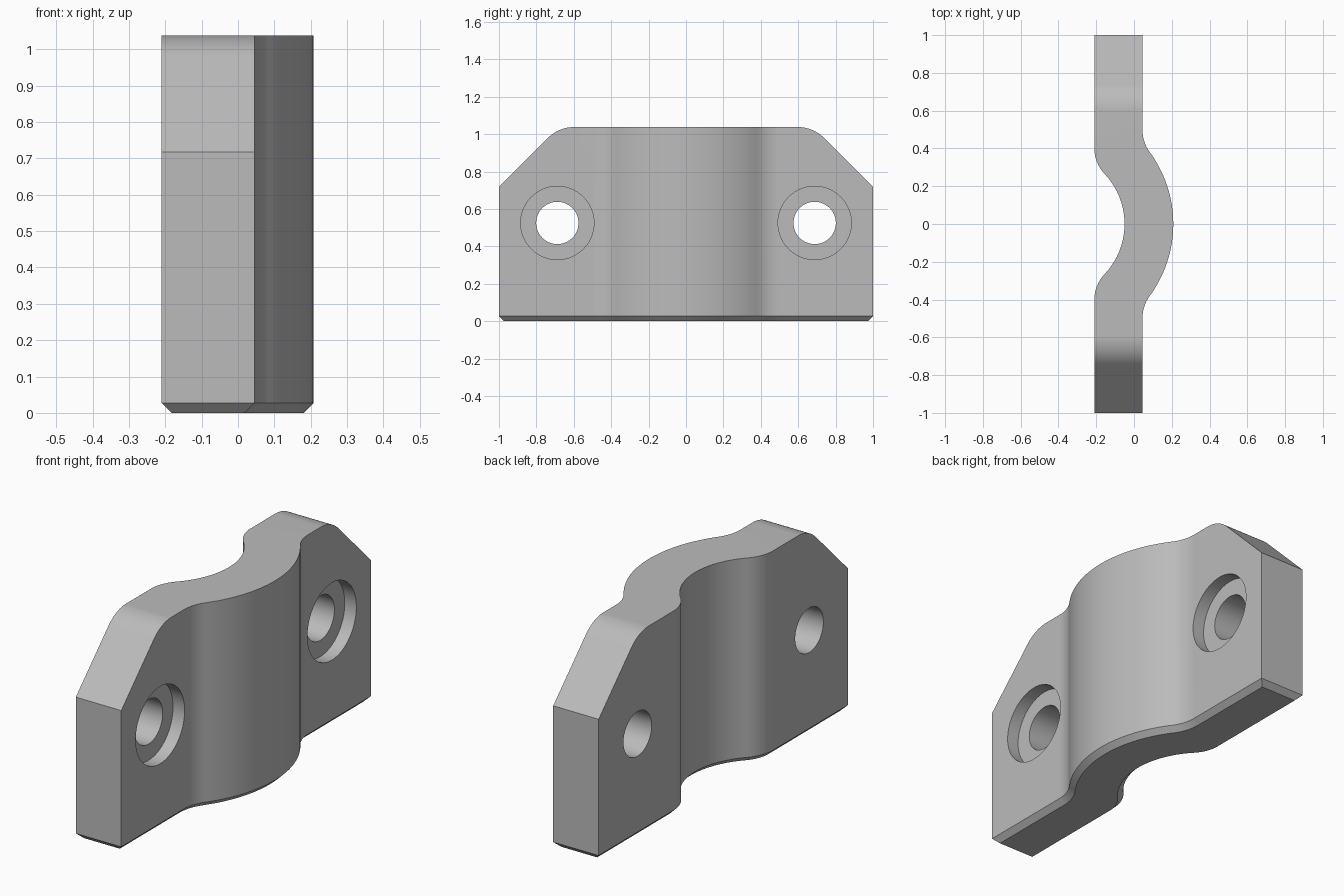
import bpy
import bmesh
from math import sqrt, sin, cos, atan2, pi, radians
from mathutils import Matrix, Vector

cube = bpy.data.objects.get("Cube")
if cube:
    bpy.data.objects.remove(cube, do_unlink=True)

# Main dimensions
HEIGHT, CHAMFER = 1.038, 0.027
BACK_X, FRONT_X = -0.21, 0.045
AXIS_X, BORE_R, CROWN_R, FILLET = -0.435, 0.385, 0.643, 0.2
HOLE_Y, HOLE_Z, HOLE_R = 0.688, 0.525, 0.113
SINK_R, SINK_DEPTH = 0.196, 0.065

metal = bpy.data.materials.new("grey_metal")
metal.use_nodes = True
GREY = (0.5, 0.5, 0.5, 1)
metal.diffuse_color = GREY
metal.node_tree.nodes["Principled BSDF"].inputs["Base Color"].default_value = GREY


def make_object(name, bm):
    bmesh.ops.recalc_face_normals(bm, faces=bm.faces)
    mesh = bpy.data.meshes.new(name)
    bm.to_mesh(mesh)
    bm.free()
    mesh.materials.append(metal)
    obj = bpy.data.objects.new(name, mesh)
    bpy.context.collection.objects.link(obj)
    return obj


def loft(name, rings):
    bm = bmesh.new()
    loops = [[bm.verts.new(p) for p in ring] for ring in rings]
    for a, b in zip(loops, loops[1:]):
        for i in range(len(a)):
            j = (i + 1) % len(a)
            bm.faces.new((a[i], a[j], b[j], b[i]))
    bm.faces.new(loops[0])
    bm.faces.new(loops[-1])
    return make_object(name, bm)


def arc(cx, cy, r, start, end, steps):
    angles = [start + (end - start) * i / steps for i in range(steps + 1)]
    return [(cx + r * cos(a), cy + r * sin(a)) for a in angles]


def wave_side(flat_x, radius, inset, side):
    """One wavy side from -y to +y; side is +1 for the crown, -1 for the bore."""
    fx = flat_x + FILLET
    fy = sqrt((radius + FILLET) ** 2 - (fx - AXIS_X) ** 2)
    lean = atan2(fy, fx - AXIS_X)
    main = arc(AXIS_X, 0, radius - side * inset, 0, lean, 24)
    bend = arc(fx, fy, FILLET + side * inset, pi + lean, pi, 12)
    half = main + bend[1:] + [(flat_x - side * inset, 1 - inset)]
    return [(x, -y) for x, y in reversed(half[1:])] + half


def section(z, inset):
    crown = wave_side(FRONT_X, CROWN_R, inset, 1)
    bore = wave_side(BACK_X, BORE_R, inset, -1)
    return [(x, y, z) for x, y in crown + bore[::-1]]


def cylinder(name, y, radius, x_min, x_max):
    bm = bmesh.new()
    bmesh.ops.create_cone(bm, cap_ends=True, segments=64, radius1=radius,
                          radius2=radius, depth=x_max - x_min)
    bm.transform(Matrix.Translation(Vector(((x_min + x_max) / 2, y, HOLE_Z)))
                 @ Matrix.Rotation(pi / 2, 4, 'Y'))
    return make_object(name, bm)


def cut(obj, cutter, operation):
    cutter.hide_render = True
    mod = obj.modifiers.new("cut", 'BOOLEAN')
    mod.operation, mod.object, mod.solver = operation, cutter, 'EXACT'
    bpy.context.view_layer.objects.active = obj
    bpy.ops.object.modifier_apply(modifier=mod.name)
    bpy.data.objects.remove(cutter, do_unlink=True)


# Wavy clamp body with a chamfered foot
clamp = loft("clamp_bracket", [section(0, CHAMFER), section(CHAMFER, 0), section(HEIGHT, 0)])

# Sloped, rounded upper shoulders
slope_y = 0.68
tangent = 0.2 * (sqrt(2) - 1)
shoulder = [(1.2, HEIGHT + slope_y - 1.2)]
shoulder += arc(slope_y - tangent, HEIGHT - 0.2, 0.2, pi / 4, pi / 2, 12)
for side in (1, -1):
    trim = shoulder + [(0.4, HEIGHT), (0.4, 1.3), (1.2, 1.3)]
    cutter = loft("shoulder_cutter", [[(x, side * y, z) for y, z in trim] for x in (-0.5, 0.5)])
    cut(clamp, cutter, 'DIFFERENCE')

# Bolt holes with round recesses on the crown side
for side in (1, -1):
    cut(clamp, cylinder("bolt_cutter", side * HOLE_Y, HOLE_R, -0.5, 0.5), 'DIFFERENCE')
    cut(clamp, cylinder("recess_cutter", side * HOLE_Y, SINK_R, FRONT_X - SINK_DEPTH, 0.5),
        'DIFFERENCE')

# Smooth curves, crisp edges
bpy.ops.object.select_all(action='DESELECT')
clamp.select_set(True)
bpy.context.view_layer.objects.active = clamp
bpy.ops.object.shade_smooth_by_angle(angle=radians(25))
weighted = clamp.modifiers.new("even_normals", 'WEIGHTED_NORMAL')
weighted.keep_sharp = True
